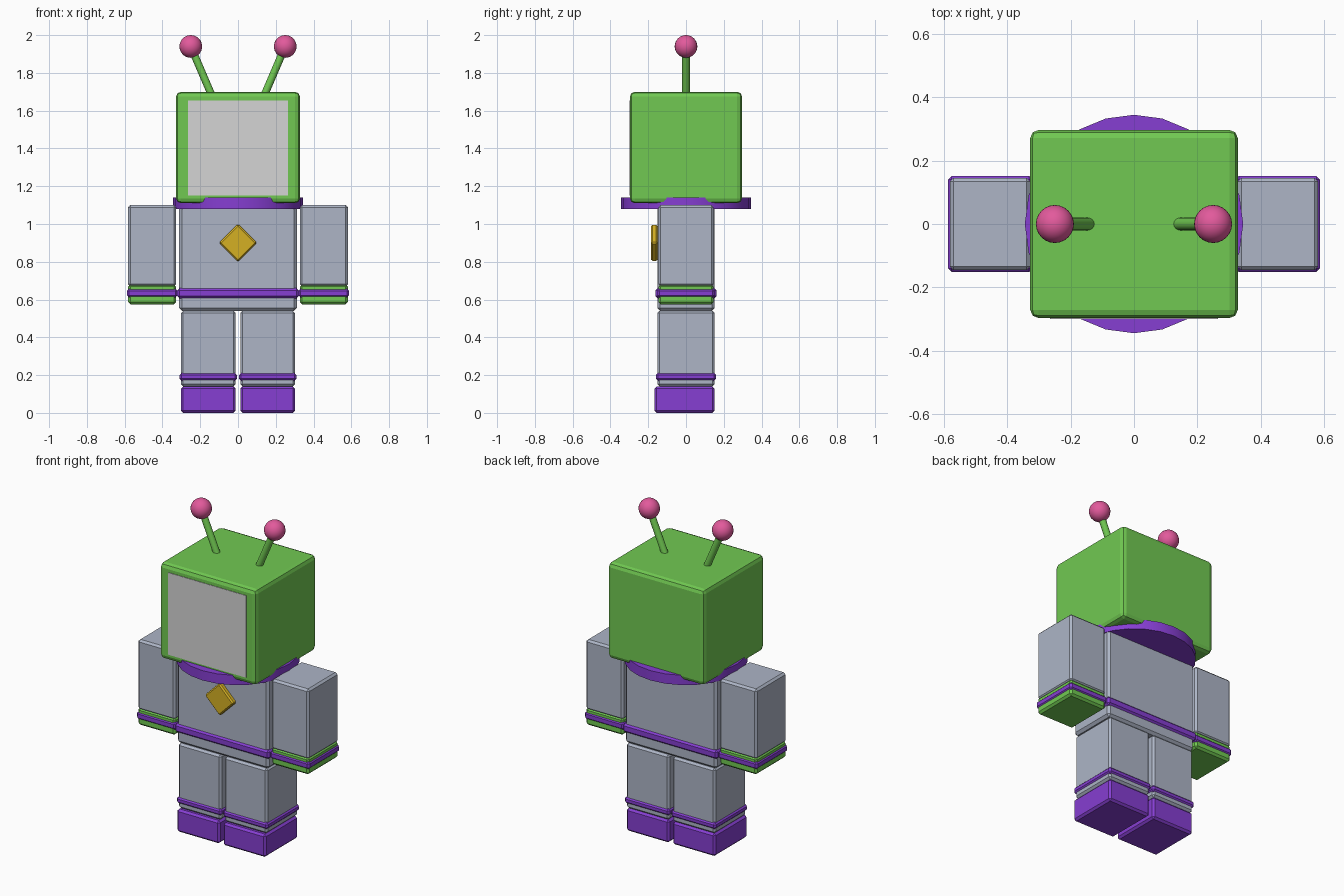
import bpy
import bmesh
from math import radians
from mathutils import Vector, Matrix

cube = bpy.data.objects.get("Cube")
if cube:
    bpy.data.objects.remove(cube, do_unlink=True)


def material(name, srgb):
    linear = [((c / 255 + 0.055) / 1.055) ** 2.4 for c in srgb]
    mat = bpy.data.materials.new(name)
    mat.use_nodes = True
    mat.diffuse_color = (*linear, 1)
    mat.node_tree.nodes["Principled BSDF"].inputs["Base Color"].default_value = (*linear, 1)
    return mat


green = material("green", (113, 201, 82))
purple = material("purple", (134, 62, 210))
suit_grey = material("suit grey", (173, 181, 198))
visor_grey = material("visor grey", (213, 213, 213))
gold = material("gold", (213, 176, 36))
pink = material("pink", (226, 90, 156))


def finish(name, bm, mat, smooth_angle=None):
    mesh = bpy.data.meshes.new(name)
    bm.to_mesh(mesh)
    bm.free()
    mesh.materials.append(mat)
    obj = bpy.data.objects.new(name, mesh)
    bpy.context.collection.objects.link(obj)
    if smooth_angle:
        bpy.ops.object.select_all(action="DESELECT")
        obj.select_set(True)
        bpy.context.view_layer.objects.active = obj
        bpy.ops.object.shade_smooth_by_angle(angle=radians(smooth_angle))
    return obj


def box(name, x, y, z, mat, bevel=0.012, segments=1, turn=0):
    """Bevelled box from (low, high) ranges, turned about the y axis."""
    low, high = Vector((x[0], y[0], z[0])), Vector((x[1], y[1], z[1]))
    bm = bmesh.new()
    bmesh.ops.create_cube(bm, size=1)
    bmesh.ops.scale(bm, vec=high - low, verts=bm.verts)
    if bevel:
        bmesh.ops.bevel(bm, geom=bm.edges[:], offset=bevel, segments=segments,
                        profile=0.5, affect="EDGES")
    bm.transform(Matrix.Translation((low + high) / 2) @ Matrix.Rotation(radians(turn), 4, "Y"))
    return finish(name, bm, mat)


def rod(name, start, end, radius, sides, mat):
    start, end = Vector(start), Vector(end)
    axis = end - start
    bm = bmesh.new()
    bmesh.ops.create_cone(bm, cap_ends=True, segments=sides, radius1=radius,
                          radius2=radius, depth=axis.length)
    turn = Vector((0, 0, 1)).rotation_difference(axis).to_matrix().to_4x4()
    bm.transform(Matrix.Translation((start + end) / 2) @ turn)
    return finish(name, bm, mat, 40)


def ball(name, centre, radius, mat):
    bm = bmesh.new()
    bmesh.ops.create_uvsphere(bm, u_segments=24, v_segments=16, radius=radius)
    bm.transform(Matrix.Translation(centre))
    return finish(name, bm, mat, 60)


# Head, visor and collar
box("head", (-0.328, 0.328), (-0.297, 0.297), (1.11, 1.70), green, 0.026, 2)
box("visor", (-0.265, 0.265), (-0.3, -0.293), (1.15, 1.655), visor_grey, 0)
rod("collar", (0, 0, 1.08), (0, 0, 1.14), 0.345, 24, purple)

# Torso, belt and chest badge
box("torso", (-0.312, 0.312), (-0.152, 0.152), (0.54, 1.1), suit_grey, 0.015)
box("belt", (-0.322, 0.322), (-0.162, 0.162), (0.606, 0.66), purple)
box("chest_badge", (-0.071, 0.071), (-0.185, -0.15), (0.829, 0.971), gold, 0.008, turn=45)

# Limbs and antennae on both sides
for side, label in ((1, "left"), (-1, "right")):
    def span(inner, outer):
        return sorted((side * inner, side * outer))

    box(label + "_arm", span(0.328, 0.582), (-0.146, 0.146), (0.67, 1.1), suit_grey)
    box(label + "_hand", span(0.328, 0.582), (-0.146, 0.146), (0.575, 0.68), green)
    box(label + "_cuff", span(0.32, 0.588), (-0.152, 0.152), (0.61, 0.658), purple)

    box(label + "_leg", span(0.012, 0.302), (-0.152, 0.152), (0.14, 0.54), suit_grey)
    box(label + "_ankle_band", span(0.005, 0.31), (-0.16, 0.16), (0.17, 0.212), purple)
    box(label + "_shoe", span(0.012, 0.302), (-0.167, 0.152), (0, 0.14), purple)

    rod(label + "_antenna", (side * 0.13, 0, 1.66), (side * 0.25, 0, 1.94), 0.02, 16, green)
    ball(label + "_antenna_tip", (side * 0.25, 0, 1.94), 0.06, pink)
